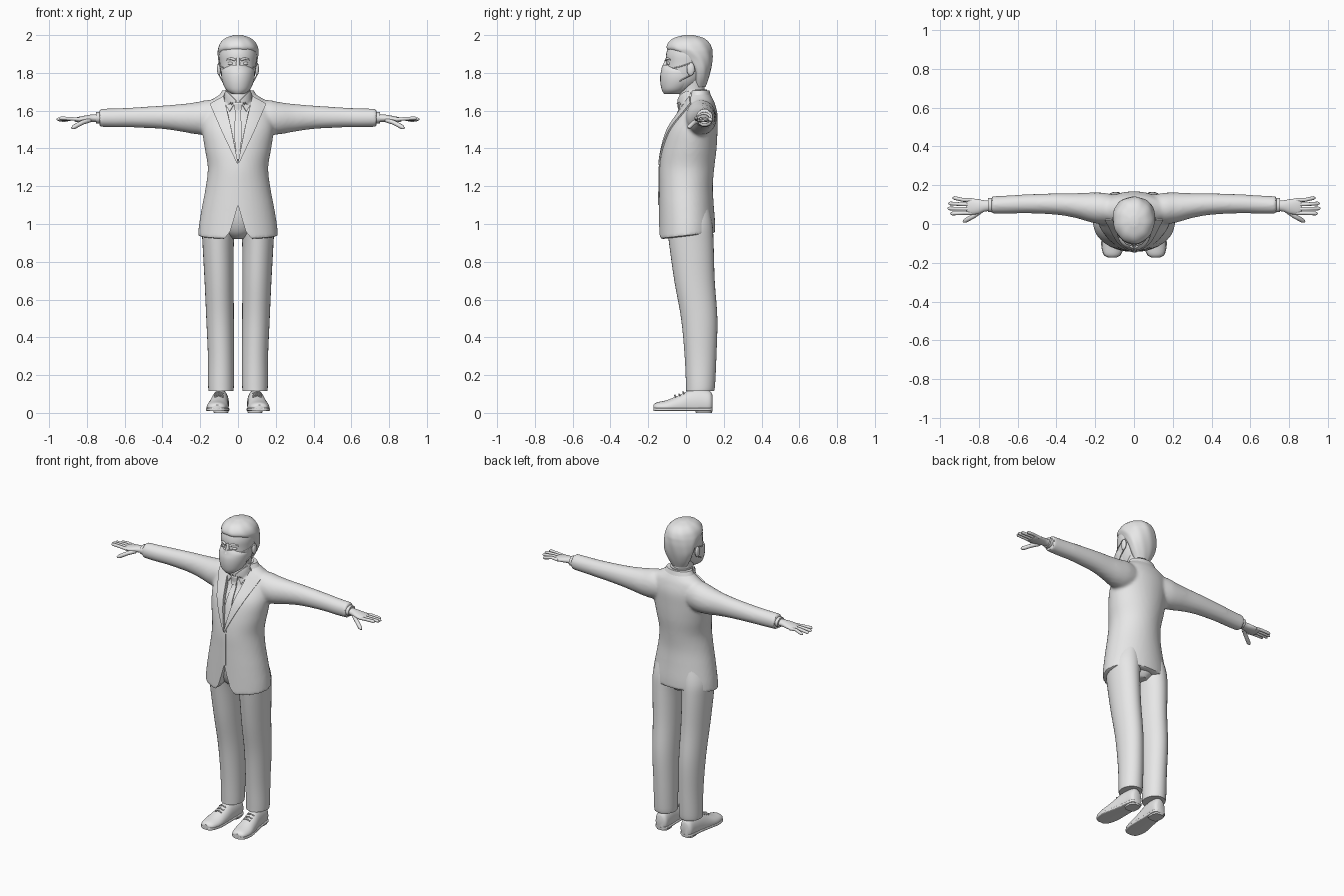
import bpy
import bmesh
import math
from mathutils import Vector
from mathutils.bvhtree import BVHTree

if "Cube" in bpy.data.objects:
    bpy.data.objects.remove(bpy.data.objects["Cube"])

GREY = bpy.data.materials.new("light_grey")
GREY.use_nodes = True
GREY.diffuse_color = (0.8, 0.8, 0.8, 1)
for node in GREY.node_tree.nodes:
    if node.type == 'BSDF_PRINCIPLED':
        node.inputs["Base Color"].default_value = GREY.diffuse_color


def add_object(name, data):
    ob = bpy.data.objects.new(name, data)
    bpy.context.scene.collection.objects.link(ob)
    return ob


def bake(ob, mirror=False):
    """Apply every modifier, colour the part and shade it smooth."""
    if mirror:
        ob.modifiers.new("Mirror", 'MIRROR')
    name = ob.name
    graph = bpy.context.evaluated_depsgraph_get()
    mesh = bpy.data.meshes.new_from_object(ob.evaluated_get(graph))
    bpy.data.objects.remove(ob)
    ob = add_object(name, mesh)
    mesh.materials.clear()
    mesh.materials.append(GREY)
    bpy.ops.object.select_all(action='DESELECT')
    ob.select_set(True)
    bpy.context.view_layer.objects.active = ob
    bpy.ops.object.shade_smooth_by_angle(angle=math.radians(40))
    return ob


def mesh_object(name, bm):
    bmesh.ops.recalc_face_normals(bm, faces=bm.faces)
    mesh = bpy.data.meshes.new(name)
    bm.to_mesh(mesh)
    bm.free()
    return add_object(name, mesh)


def interpolate(rings, steps=4):
    """Catmull-Rom resampling of the section list."""
    rows = [Vector(r) for r in rings]
    out = []
    for i in range(len(rows) - 1):
        a, b, c, d = rows[max(i - 1, 0)], rows[i], rows[i + 1], rows[min(i + 2, len(rows) - 1)]
        for k in range(steps):
            t = k / steps
            out.append(b + (c - a) * t / 2 + (a * 2 - b * 5 + c * 4 - d) * t * t / 2
                       + (b * 3 - a - c * 3 + d) * t ** 3 / 2)
    return out + [rows[-1]]


def loft(name, rings, axis='z', mirror=False, sides=32, power=2, floor=None, ripple=0):
    """Skin sections (position, centre, centre, radius, radius) along an axis."""
    bm = bmesh.new()
    loops = []
    for pos, c1, c2, r1, r2 in interpolate(rings):
        loop = []
        for k in range(sides):
            a = math.tau * k / sides
            ca, sa = math.cos(a), math.sin(a)
            wave = 1 + ripple * math.sin(a * 9 + pos * 30)
            u = c1 + r1 * wave * math.copysign(abs(ca) ** (2 / power), ca)
            v = c2 + r2 * wave * math.copysign(abs(sa) ** (2 / power), sa)
            if floor is not None:
                v = max(v, floor)
            co = {'z': (u, v, pos), 'x': (pos, u, v), 'y': (u, pos, v)}[axis]
            loop.append(bm.verts.new(co))
        loops.append(loop)
    for low, high in zip(loops, loops[1:]):
        for k in range(sides):
            n = (k + 1) % sides
            bm.faces.new((low[k], low[n], high[n], high[k]))
    bm.faces.new(loops[0])
    bm.faces.new(loops[-1])
    return bake(mesh_object(name, bm), mirror)


def tube(name, points, radius, mirror=True, tip=1.0):
    curve = bpy.data.curves.new(name, 'CURVE')
    curve.dimensions = '3D'
    curve.bevel_depth = radius
    curve.bevel_resolution = 3
    curve.use_fill_caps = True
    spline = curve.splines.new('POLY')
    spline.points.add(len(points) - 1)
    for p, co in zip(spline.points, points):
        p.co = (*co, 1)
    spline.points[-1].radius = tip
    return bake(add_object(name, curve), mirror)


def ball(name, centre, size):
    bm = bmesh.new()
    bmesh.ops.create_uvsphere(bm, u_segments=20, v_segments=12, radius=1)
    bmesh.ops.scale(bm, vec=size, verts=bm.verts)
    bmesh.ops.translate(bm, vec=centre, verts=bm.verts)
    return bake(mesh_object(name, bm), True)


def tree(ob):
    return BVHTree.FromPolygons([v.co for v in ob.data.vertices],
                                [list(p.vertices) for p in ob.data.polygons])


def along(line, t):
    f = t * (len(line) - 1)
    i = min(int(f), len(line) - 2)
    return Vector(line[i]).lerp(Vector(line[i + 1]), f - i)


def patch(name, edge_a, edge_b, trees, lift=0.004, mirror=False):
    """Cloth strip between two (x, z) edges, laid on the front of the body."""
    bm = bmesh.new()
    rows, last = [], 0
    for i in range(25):
        row = []
        for j in range(9):
            x, z = along(edge_a, i / 24).lerp(along(edge_b, i / 24), j / 8)
            hits = [t.ray_cast(Vector((x, -1, z)), Vector((0, 1, 0)))[0] for t in trees]
            last = min([h.y for h in hits if h], default=last)
            row.append(bm.verts.new((x, last - lift, z)))
        rows.append(row)
    for r, s in zip(rows, rows[1:]):
        for j in range(8):
            bm.faces.new((r[j], r[j + 1], s[j + 1], s[j]))
    ob = mesh_object(name, bm)
    solid = ob.modifiers.new("Thickness", 'SOLIDIFY')
    solid.thickness = 0.008
    solid.offset = 0
    return bake(ob, mirror)


def cut(ob, outline, back):
    """Cut a front-facing prism, mirrored about the centre line, out of a part."""
    bm = bmesh.new()
    points = outline + [(-x, z) for x, z in reversed(outline) if x]
    face = bm.faces.new([bm.verts.new((x, -0.4, z)) for x, z in points])
    new = bmesh.ops.extrude_face_region(bm, geom=[face])["geom"]
    bmesh.ops.translate(bm, vec=(0, back + 0.4, 0),
                        verts=[g for g in new if isinstance(g, bmesh.types.BMVert)])
    cutter = mesh_object("cutter", bm)
    cutter.hide_render = True
    mod = ob.modifiers.new("Cut", 'BOOLEAN')
    mod.operation, mod.solver, mod.object = 'DIFFERENCE', 'EXACT', cutter
    ob = bake(ob)
    bpy.data.objects.remove(cutter)
    return ob


# Jacket: torso and sleeves fused into one smooth cloth body
TORSO = [(.935, 0, .005, .212, .15), (1, 0, .005, .206, .149), (1.1, 0, .002, .189, .145),
         (1.2, 0, 0, .17, .142), (1.3, 0, .005, .16, .145), (1.4, 0, .018, .176, .144),
         (1.5, 0, .035, .19, .132), (1.58, 0, .06, .185, .107), (1.64, 0, .072, .165, .08),
         (1.67, 0, .072, .12, .066), (1.7, 0, .07, .075, .05)]
torso = loft("torso", TORSO, sides=48)
arms = loft("arms", [(.05, .08, 1.57, .06, .07), (.15, .08, 1.565, .08, .092),
                     (.22, .085, 1.56, .077, .085), (.3, .095, 1.562, .064, .073),
                     (.4, .103, 1.565, .055, .062), (.55, .104, 1.564, .049, .053),
                     (.65, .1, 1.562, .047, .05), (.735, .098, 1.562, .045, .048)], 'x', True)
bm = bmesh.new()
for part in (torso, arms):
    bm.from_mesh(part.data)
    bpy.data.objects.remove(part)
jacket = mesh_object("jacket", bm)
remesh = jacket.modifiers.new("Fuse", 'REMESH')
remesh.mode = 'VOXEL'
remesh.voxel_size = 0.01
relax = jacket.modifiers.new("Relax", 'SMOOTH')
relax.factor, relax.iterations = 0.5, 5
jacket = bake(jacket)
for v in jacket.data.vertices:  # hem dips at the front
    v.co.z += 0.12 * v.co.y * max(0, (1.1 - v.co.z) / 0.17)
cloth = [tree(jacket)]
jacket = cut(jacket, [(0, 1.33), (.08, 1.72)], 0.05)
jacket = cut(jacket, [(0, 1.1), (.02, 1.03), (.042, .96), (.065, .93), (.1, .9)], 0)

# Lapels, collar and front overlap
patch("lapels", [(.001, 1.33), (.04, 1.525), (.076, 1.675)],
      [(.003, 1.315), (.09, 1.5), (.148, 1.635)], cloth, .005, True)
patch("front_overlap", [(-.002, 1.1), (-.002, 1.325)], [(.012, 1.1), (.012, 1.325)], cloth, .001)
loft("jacket_collar", [(1.64, 0, .072, .13, .074), (1.68, 0, .07, .1, .062), (1.708, 0, .068, .083, .056)])

# Shirt, neck and tie
shirt = loft("shirt", [(z, x, y, r * .9, s - .014) for z, x, y, r, s in TORSO if 1.2 < z < 1.6]
             + [(1.64, 0, .05, .09, .073), (1.67, 0, .045, .07, .06)])
neck = loft("neck", [(1.58, 0, .045, .07, .07), (1.66, 0, .035, .062, .066),
                     (1.72, 0, .03, .061, .068), (1.78, 0, .03, .065, .07)])
band = loft("collar_band", [(1.64, 0, .038, .072, .074), (1.68, 0, .038, .069, .072), (1.712, 0, .045, .067, .066)])
linen = [tree(shirt), tree(neck), tree(band)]
patch("shirt_collar", [(.008, 1.652), (.062, 1.705)], [(.045, 1.595), (.083, 1.665)], linen, .007, True)
patch("tie", [(-.013, 1.6), (-.022, 1.47), (-.004, 1.34)], [(.013, 1.6), (.022, 1.47), (.004, 1.34)], linen)
patch("tie_knot", [(-.023, 1.64), (-.014, 1.585)], [(.023, 1.64), (.014, 1.585)], linen, .012)

# Trousers
loft("trouser_legs", [(.115, .09, .075, .066, .074), (.15, .09, .077, .068, .077), (.3, .09, .077, .069, .084),
                      (.5, .095, .07, .073, .096), (.7, .1, .045, .077, .107), (.9, .105, .028, .083, .118),
                      (1, .1, .02, .09, .12), (1.1, .09, .01, .07, .11)], mirror=True)
loft("trouser_seat", [(.92, 0, .03, .04, .07), (.96, 0, .02, .1, .11), (1.05, 0, .005, .15, .125),
                      (1.2, 0, 0, .14, .12)])

# Shoes with soles, heels and laces
SHOE = [(-.172, .112, .03, .022, .012), (-.155, .112, .03, .044, .025), (-.1, .109, .03, .057, .038),
        (-.04, .103, .035, .053, .057), (.02, .097, .045, .047, .075), (.08, .092, .05, .044, .075),
        (.125, .09, .05, .04, .065), (.14, .09, .05, .025, .045)]
loft("shoes", SHOE, 'y', True, floor=.016)
loft("soles", [(y, x, .018, r * 1.06, .009) for y, x, z, r, s in SHOE], 'y', True, power=5)
loft("heels", [(0, .09, .095, .038, .043), (.02, .09, .095, .041, .046)], mirror=True, power=3)
for y, z in ((-.055, .093), (-.033, .1), (-.012, .111)):
    tube("shoe_lace", [(.078, y, z - .009), (.102, y - .004, z), (.125, y, z - .009)], .004)

# Cuffs and hands
loft("shirt_cuffs", [(.71, .097, 1.562, .037, .032), (.752, .097, 1.562, .036, .03)], 'x', True)
loft("palms", [(.73, .095, 1.56, .027, .022), (.77, .093, 1.56, .029, .02), (.805, .09, 1.557, .038, .018),
               (.845, .09, 1.553, .042, .014), (.866, .09, 1.552, .036, .009)], 'x', True)
for y, tip_y, length, z in ((.124, .134, .935, 1.548), (.101, .106, .957, 1.552),
                            (.078, .08, .96, 1.556), (.056, .054, .947, 1.56)):
    tube("finger", [(.835, y, 1.553), (.88, y, 1.557), (length - .01, tip_y, z), (length, tip_y, z - .002)],
         .0095, tip=.4)
tube("thumb", [(.785, .07, 1.55), (.825, .042, 1.537), (.868, .018, 1.514), (.88, .012, 1.507)], .012, tip=.4)

# Head, hair and ears
loft("head", [(1.69, 0, -.055, .03, .035), (1.71, 0, -.04, .055, .066), (1.75, 0, -.02, .078, .095),
              (1.8, 0, -.002, .091, .108), (1.85, 0, .005, .097, .11), (1.9, 0, .008, .1, .113),
              (1.95, 0, .012, .088, .1), (1.98, 0, .015, .06, .07), (1.99, 0, .015, .03, .035)])
loft("hair", [(1.725, 0, .07, .05, .033), (1.77, 0, .075, .076, .045), (1.82, 0, .075, .095, .058),
              (1.87, 0, .058, .104, .082), (1.905, 0, .035, .108, .105), (1.93, 0, .018, .106, .119),
              (1.96, 0, .015, .093, .108), (1.985, 0, .015, .065, .078), (2, 0, .015, .02, .025)],
     sides=64, ripple=.012)
ball("ears", (.1, .025, 1.82), (.011, .021, .035))

# Face: eyes, brows and nose bridge
ball("eyes", (.036, -.085, 1.85), (.018, .016, .011))
tube("brows", [(.014, -.106, 1.868), (.036, -.099, 1.876), (.06, -.082, 1.87)], .007, tip=.5)
loft("nose_bridge", [(1.82, 0, -.11, .014, .022), (1.85, 0, -.105, .01, .014), (1.88, 0, -.1, .008, .008)])

# Face mask with ear loops
loft("face_mask", [(1.688, 0, -.07, .033, .045), (1.71, 0, -.06, .062, .068), (1.75, 0, -.04, .082, .096),
                   (1.79, 0, -.034, .089, .102), (1.82, 0, -.036, .083, .093), (1.842, 0, -.06, .045, .065)])
tube("upper_ear_loops", [(.075, -.07, 1.825), (.093, -.025, 1.835), (.104, .02, 1.85)], .003)
tube("lower_ear_loops", [(.072, -.06, 1.74), (.088, -.02, 1.765), (.1, .03, 1.79)], .003)
